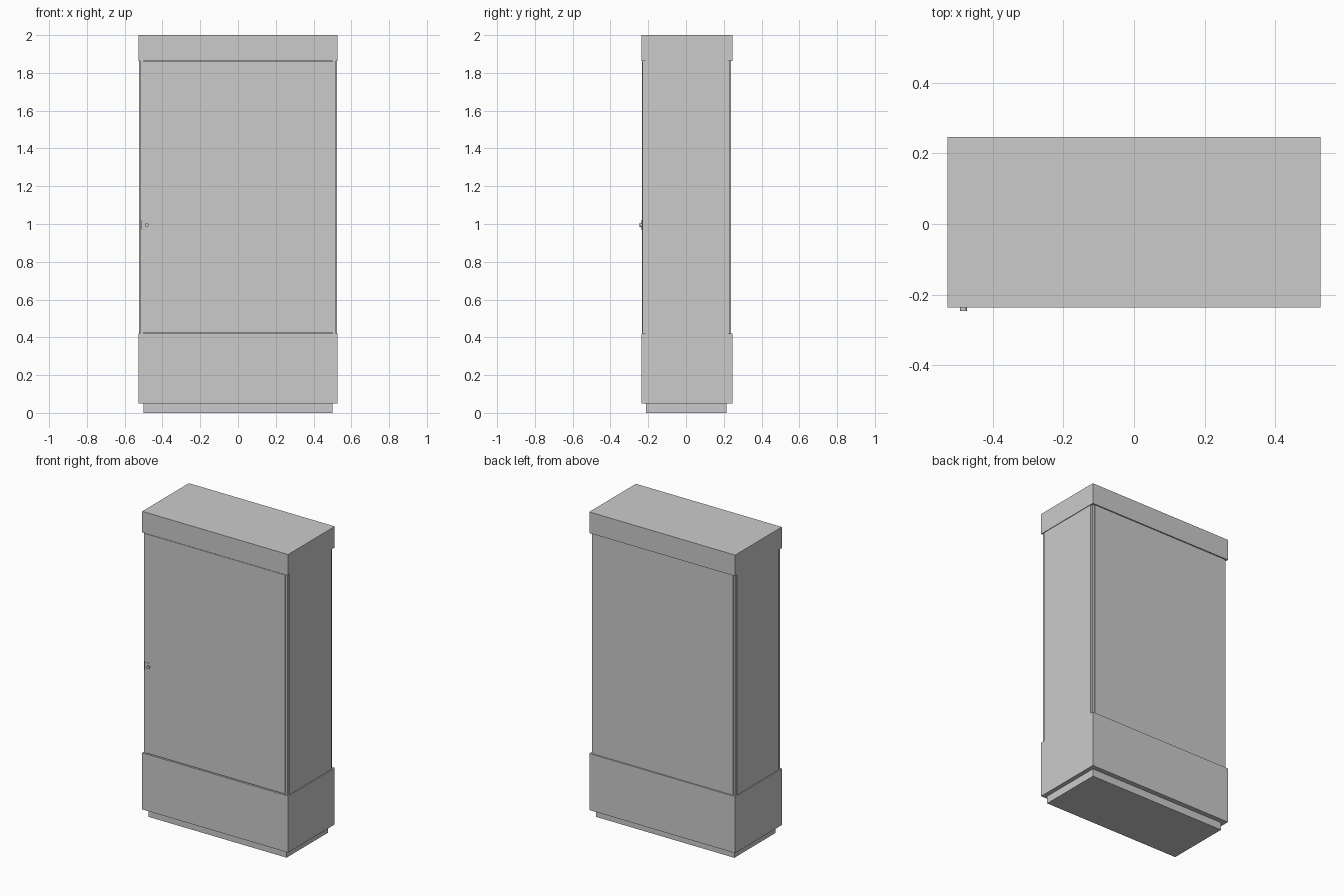
import bpy
import math

if "Cube" in bpy.data.objects:
    bpy.data.objects.remove(bpy.data.objects["Cube"])


def box(name, x0, x1, y0, y1, z0, z1):
    bpy.ops.mesh.primitive_cube_add(size=1, location=((x0 + x1) / 2, (y0 + y1) / 2, (z0 + z1) / 2))
    ob = bpy.context.object
    ob.name = name
    ob.scale = (x1 - x0, y1 - y0, z1 - z0)
    bpy.ops.object.transform_apply(location=False, rotation=False, scale=True)
    return ob


W = 0.528                    # half width
YF, YB = -0.236, 0.246       # front and back of the carcass
Z0, Z1 = 0.42, 1.862         # display opening

# Solid carcass parts
box("plinth", -0.5, 0.5, -0.212, 0.214, 0, 0.05)
box("base_cabinet", -W, W, YF, YB, 0.05, Z0)
box("top_canopy", -W, W, YF, YB, Z1, 2.0)

# Thin panels around the display space
box("front_door", -0.506, 0.503, -0.234, -0.227, Z0 + 0.006, Z1 - 0.003)
box("back_panel", -0.506, 0.506, 0.231, 0.238, Z0, Z1)
for side, s in (("left", -1), ("right", 1)):
    a, b = sorted((s * 0.517, s * 0.524))
    box(side + "_panel", a, b, -0.215, 0.22, Z0, Z1)
    # Recessed corner posts between the panels
    a, b = sorted((s * 0.499, s * 0.519))
    box(side + "_front_post", a, b, -0.229, -0.209, Z0, Z1)
    box(side + "_back_post", a, b, 0.213, 0.233, Z0, Z1)

# Lock plate and round lock on the door edge
box("lock_plate", -0.512, -0.476, -0.237, -0.226, 0.972, 1.018)
bpy.ops.mesh.primitive_cylinder_add(vertices=24, radius=0.01, depth=0.012,
                                    location=(-0.483, -0.24, 0.995),
                                    rotation=(math.pi / 2, 0, 0))
bpy.context.object.name = "lock_knob"
bpy.ops.object.shade_smooth_by_angle()
